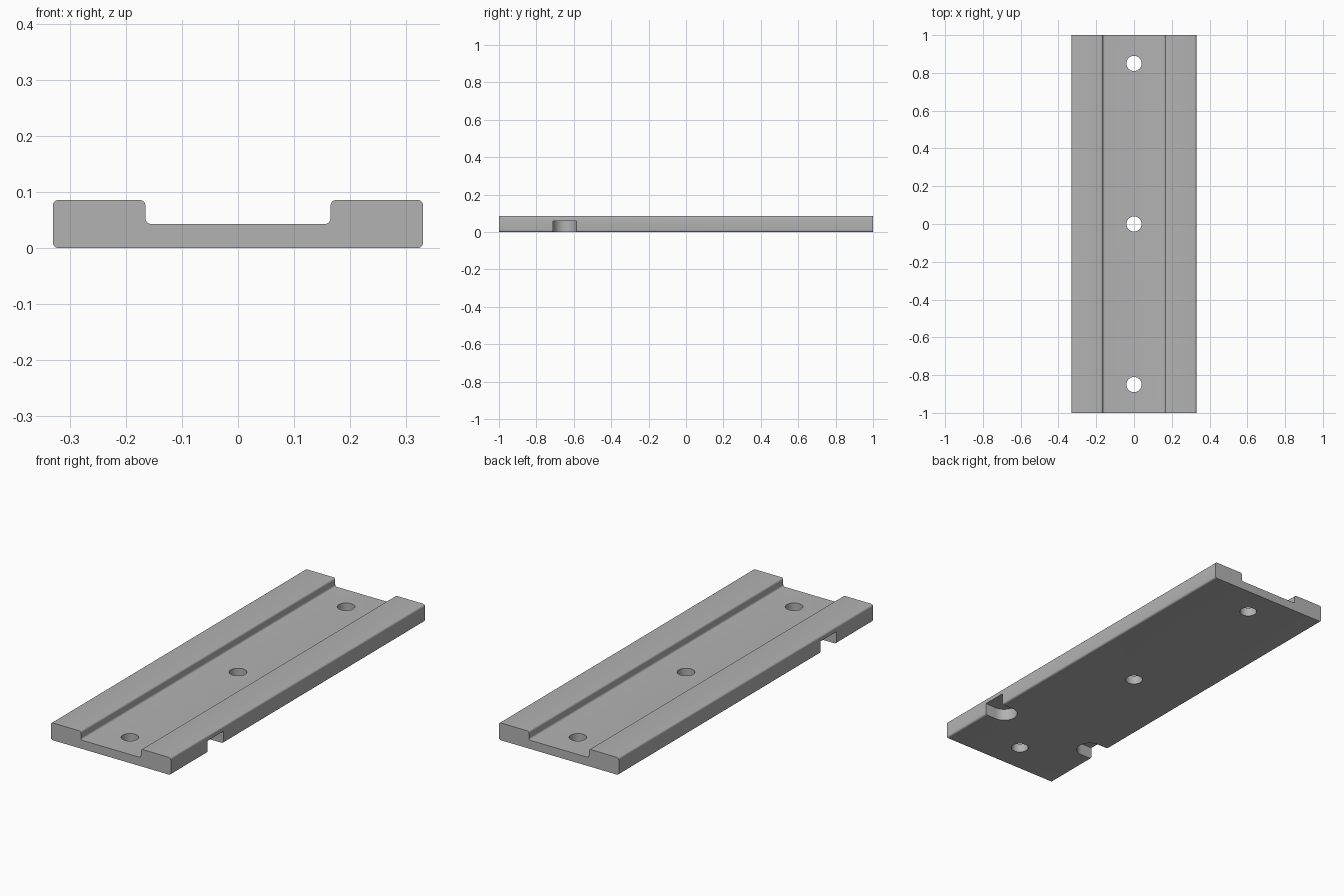
import bpy, bmesh, math
from mathutils import Vector

cube = bpy.data.objects.get("Cube")
if cube:
    bpy.data.objects.remove(cube, do_unlink=True)

HALF_W, GROOVE, TOP, FLOOR = 0.33, 0.165, 0.086, 0.043
FILLET, HOLE_R = 0.01, 0.04
NOTCH_R, NOTCH_Y, NOTCH_TOP = 0.0625, -0.648, 0.06

grey = bpy.data.materials.new("plain grey")
grey.use_nodes = True
colour = (0.45, 0.45, 0.45, 1)
grey.diffuse_color = colour
grey.node_tree.nodes["Principled BSDF"].inputs["Base Color"].default_value = colour


def rounded(points, radius, steps=5):
    """Round every right-angled corner of a closed outline."""
    out = []
    for i, p in enumerate(points):
        p = Vector(p)
        a = (Vector(points[i - 1]) - p).normalized()
        b = (Vector(points[(i + 1) % len(points)]) - p).normalized()
        centre = p + (a + b) * radius
        for k in range(steps + 1):
            t = math.pi / 2 * k / steps
            out.append(centre - (b * math.cos(t) + a * math.sin(t)) * radius)
    return out


def prism(name, outline, offset):
    """Extrude a closed outline of 3D points along an offset."""
    bm = bmesh.new()
    face = bm.faces.new([bm.verts.new(p) for p in outline])
    ext = bmesh.ops.extrude_face_region(bm, geom=[face])
    moved = [v for v in ext["geom"] if isinstance(v, bmesh.types.BMVert)]
    bmesh.ops.translate(bm, verts=moved, vec=offset)
    bmesh.ops.recalc_face_normals(bm, faces=bm.faces)
    mesh = bpy.data.meshes.new(name)
    bm.to_mesh(mesh)
    bm.free()
    mesh.materials.append(grey)
    obj = bpy.data.objects.new(name, mesh)
    bpy.context.collection.objects.link(obj)
    return obj


def arc(cx, cy, r, start, end, n):
    return [(cx + r * math.cos(start + (end - start) * k / n),
             cy + r * math.sin(start + (end - start) * k / n)) for k in range(n + 1)]


# Grooved plate, extruded from front to back
right_half = [(HALF_W, 0), (HALF_W, TOP), (GROOVE, TOP), (GROOVE, FLOOR)]
section = right_half + [(-x, z) for x, z in reversed(right_half)]
plate = prism("grooved_plate", [(p.x, -1, p.y) for p in rounded(section, FILLET)], (0, 2, 0))

# Screw holes through the groove floor
cutters = []
for y in (-0.85, 0, 0.85):
    ring = arc(0, y, HOLE_R, 0, 2 * math.pi, 40)[:-1]
    cutters.append(prism("hole_cutter", [(a, b, -0.1) for a, b in ring], (0, 0, 0.3)))

# Round-ended notches under both long edges
for side in (-1, 1):
    outline = arc(HALF_W - NOTCH_R, NOTCH_Y, NOTCH_R, math.pi / 2, 1.5 * math.pi, 24)
    outline += [(HALF_W + 0.1, NOTCH_Y - NOTCH_R), (HALF_W + 0.1, NOTCH_Y + NOTCH_R)]
    cutters.append(prism("notch_cutter", [(side * a, b, -0.1) for a, b in outline],
                         (0, 0, 0.1 + NOTCH_TOP)))

# Cut, then remove the helpers
bpy.ops.object.select_all(action="DESELECT")
bpy.context.view_layer.objects.active = plate
plate.select_set(True)
for cutter in cutters:
    cutter.hide_render = True
    mod = plate.modifiers.new("cut", "BOOLEAN")
    mod.operation = "DIFFERENCE"
    mod.solver = "EXACT"
    mod.object = cutter
    bpy.ops.object.modifier_apply(modifier=mod.name)
    bpy.data.objects.remove(cutter, do_unlink=True)
bpy.ops.object.shade_smooth_by_angle(angle=math.radians(30))
